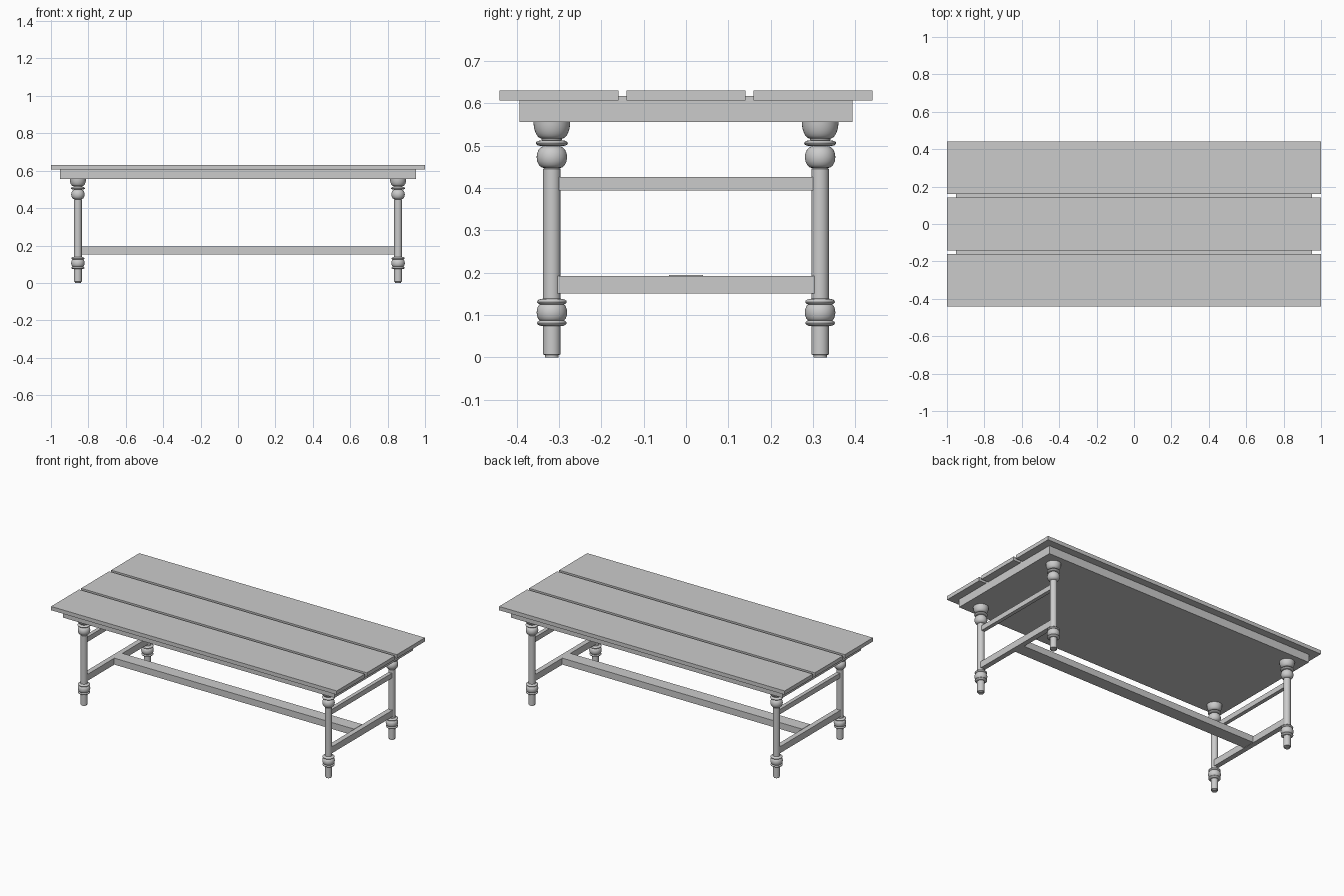
import bpy, bmesh, math

if "Cube" in bpy.data.objects:
    bpy.data.objects.remove(bpy.data.objects["Cube"])

grey = bpy.data.materials.new("plain grey")
grey.diffuse_color = (0.6, 0.6, 0.6, 1)
grey.use_nodes = True
grey.node_tree.nodes["Principled BSDF"].inputs["Base Color"].default_value = grey.diffuse_color


def finish(bm, name):
    me = bpy.data.meshes.new(name)
    bm.to_mesh(me)
    bm.free()
    me.materials.append(grey)
    ob = bpy.data.objects.new(name, me)
    bpy.context.collection.objects.link(ob)
    return ob


def box(name, x0, x1, y0, y1, z0, z1):
    bm = bmesh.new()
    bmesh.ops.create_cube(bm, size=1)
    for v in bm.verts:
        v.co = ((x0 + x1) / 2 + v.co.x * (x1 - x0),
                (y0 + y1) / 2 + v.co.y * (y1 - y0),
                (z0 + z1) / 2 + v.co.z * (z1 - z0))
    return finish(bm, name)


def bulge(z, half_h, r_in, r_out, n=8):
    # half-round turning between z - half_h and z + half_h
    pts = []
    for i in range(n + 1):
        a = -math.pi / 2 + math.pi * i / n
        pts.append((r_in + (r_out - r_in) * math.cos(a), z + half_h * math.sin(a)))
    return pts


# turned leg profile (radius, height)
R = 0.021
profile = [(0, 0), (0.016, 0), (0.016, 0.005), (R, 0.007), (R, 0.074)]
profile += bulge(0.081, 0.007, 0.022, 0.035)
profile += bulge(0.106, 0.021, 0.024, 0.036)
profile += bulge(0.131, 0.007, 0.022, 0.035)
profile += [(R, 0.139), (R, 0.445)]
profile += bulge(0.473, 0.026, 0.018, 0.036)
profile += bulge(0.506, 0.007, 0.022, 0.038)
profile += [(0.024, 0.514)]
# bowl at the head
for i in range(9):
    a = math.pi / 2 * i / 8
    profile.append((0.024 + 0.0195 * math.sin(a), 0.558 - 0.041 * math.cos(a)))
profile.append((0, 0.558))


def leg(name, x, y, sides=32):
    bm = bmesh.new()
    verts = [bm.verts.new((x + r, y, z)) for r, z in profile]
    edges = [bm.edges.new(p) for p in zip(verts, verts[1:])]
    bmesh.ops.spin(bm, geom=verts + edges, cent=(x, y, 0), axis=(0, 0, 1),
                   angle=2 * math.pi, steps=sides)
    bmesh.ops.remove_doubles(bm, verts=bm.verts, dist=1e-5)
    bmesh.ops.recalc_face_normals(bm, faces=bm.faces)
    ob = finish(bm, name)
    bpy.ops.object.select_all(action='DESELECT')
    ob.select_set(True)
    bpy.context.view_layer.objects.active = ob
    bpy.ops.object.shade_smooth_by_angle(angle=math.radians(40))


LX, LY = 0.856, 0.317

# table top: three planks on a solid base board
for nm, y in (("front", -0.3005), ("middle", 0), ("back", 0.3005)):
    box(nm + "_plank", -1, 1, y - 0.1405, y + 0.1405, 0.607, 0.631)
box("base_board", -0.951, 0.951, -0.394, 0.394, 0.556, 0.617)

# legs and end rails
for sx, side in ((-1, "left"), (1, "right")):
    for sy, end in ((-1, "front"), (1, "back")):
        leg(f"{end}_{side}_leg", sx * LX, sy * LY)
    x = sx * LX
    box(side + "_upper_rail", x - 0.012, x + 0.012, -LY + 0.01, LY - 0.01, 0.394, 0.4255)
    box(side + "_lower_rail", x - 0.016, x + 0.016, -LY + 0.01, LY - 0.01, 0.151, 0.192)

# long stretcher
box("long_stretcher", -LX + 0.015, LX - 0.015, -0.04, 0.04, 0.153, 0.194)
